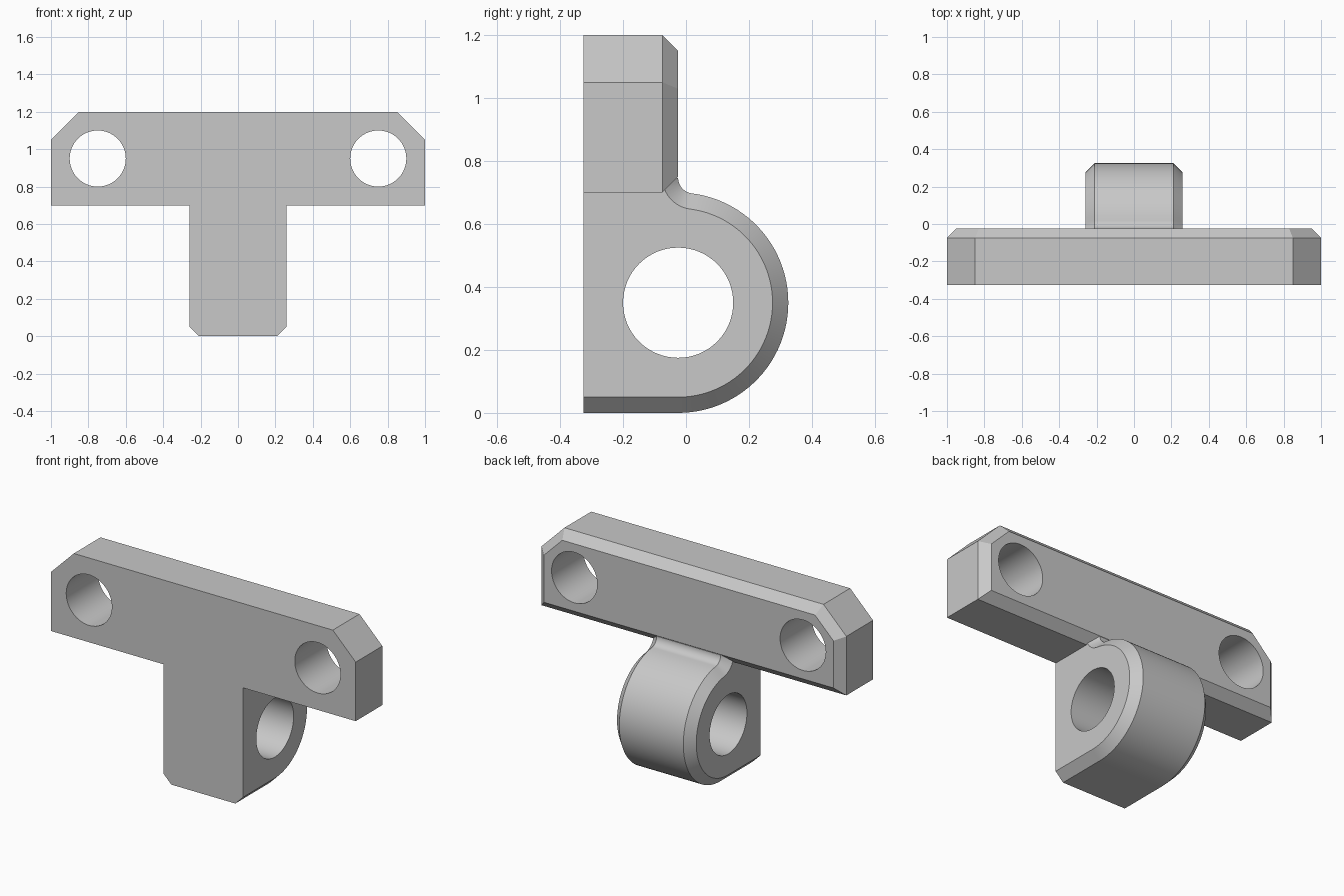
import bpy, bmesh
from math import pi, sin, cos, tan, asin, sqrt

cube = bpy.data.objects.get("Cube")
if cube:
    bpy.data.objects.remove(cube, do_unlink=True)

FRONT, BACK = -0.325, -0.025      # plate faces along y
CHAMFER = 0.05
HUB_Z, HUB_R = 0.35, 0.35         # rounded end of the lug
FILLET = 0.05

grey = bpy.data.materials.new("light grey")
grey.use_nodes = True
grey.diffuse_color = (0.58, 0.58, 0.58, 1)
grey.node_tree.nodes["Principled BSDF"].inputs["Base Color"].default_value = (0.58, 0.58, 0.58, 1)


def loft(name, loops):
    """Closed solid through matching loops of points."""
    bm = bmesh.new()
    rings = [[bm.verts.new(p) for p in loop] for loop in loops]
    bm.faces.new(rings[0])
    bm.faces.new(rings[-1])
    for a, b in zip(rings, rings[1:]):
        for i in range(len(a)):
            j = (i + 1) % len(a)
            bm.faces.new((a[i], a[j], b[j], b[i]))
    bmesh.ops.recalc_face_normals(bm, faces=bm.faces)
    mesh = bpy.data.meshes.new(name)
    bm.to_mesh(mesh)
    bm.free()
    mesh.materials.append(grey)
    obj = bpy.data.objects.new(name, mesh)
    bpy.context.collection.objects.link(obj)
    return obj


def combine(target, other, operation):
    """Apply a boolean and remove the helper."""
    mod = target.modifiers.new("combine", "BOOLEAN")
    mod.operation, mod.solver, mod.object = operation, "EXACT", other
    bpy.context.view_layer.objects.active = target
    bpy.ops.object.modifier_apply(modifier=mod.name)
    bpy.data.objects.remove(other, do_unlink=True)


def circle(radius, n=64):
    return [(radius * cos(2 * pi * i / n), radius * sin(2 * pi * i / n)) for i in range(n)]


def plate_outline(y, inset):
    """Bar with clipped top corners, offset inward by inset."""
    w, low, high = 1 - inset, 0.7 + inset, 1.2 - inset
    clip = 0.15 - inset * (1 - tan(pi / 8))
    half = [(w, low), (w, high - clip), (w - clip, high)]
    return [(x, y, z) for x, z in half + [(-x, z) for x, z in reversed(half)]]


def lug_outline(x, inset):
    """Flat front, round back and a concave fillet into the plate."""
    r, f = HUB_R - inset, FILLET + inset
    fy = BACK + FILLET
    fz = HUB_Z + sqrt((HUB_R + FILLET) ** 2 - FILLET ** 2)
    tilt = asin(FILLET / (HUB_R + FILLET))
    pts = [(FRONT, fz), (FRONT, inset)]
    for i in range(49):
        a = -pi / 2 + (pi - tilt) * i / 48
        pts.append((BACK + r * cos(a), HUB_Z + r * sin(a)))
    for i in range(1, 13):
        a = -pi / 2 - tilt - (pi / 2 - tilt) * i / 12
        pts.append((fy + f * cos(a), fz + f * sin(a)))
    return [(x, y, z) for y, z in pts]


# Mounting plate with chamfered back edge and two bolt holes
bracket = loft("bracket", [plate_outline(FRONT, 0),
                           plate_outline(BACK - CHAMFER, 0),
                           plate_outline(BACK, CHAMFER)])
for side in (-1, 1):
    hole = loft("bolt_hole_cutter", [[(side * 0.75 + u, y, 0.95 + v) for u, v in circle(0.15)]
                                     for y in (-0.5, 0.2)])
    combine(bracket, hole, "DIFFERENCE")

# Rounded lug with chamfered sides and a cross hole
lug = loft("lug", [lug_outline(-0.26, CHAMFER), lug_outline(-0.21, 0),
                   lug_outline(0.21, 0), lug_outline(0.26, CHAMFER)])
pin_hole = loft("pin_hole_cutter", [[(x, BACK + u, HUB_Z + v) for u, v in circle(0.175)]
                                    for x in (-0.5, 0.5)])
combine(lug, pin_hole, "DIFFERENCE")
combine(bracket, lug, "UNION")

# Smooth the curved walls, keep the chamfers crisp
bpy.ops.object.select_all(action="DESELECT")
bracket.select_set(True)
bpy.context.view_layer.objects.active = bracket
bpy.ops.object.shade_smooth_by_angle(angle=pi / 8)
